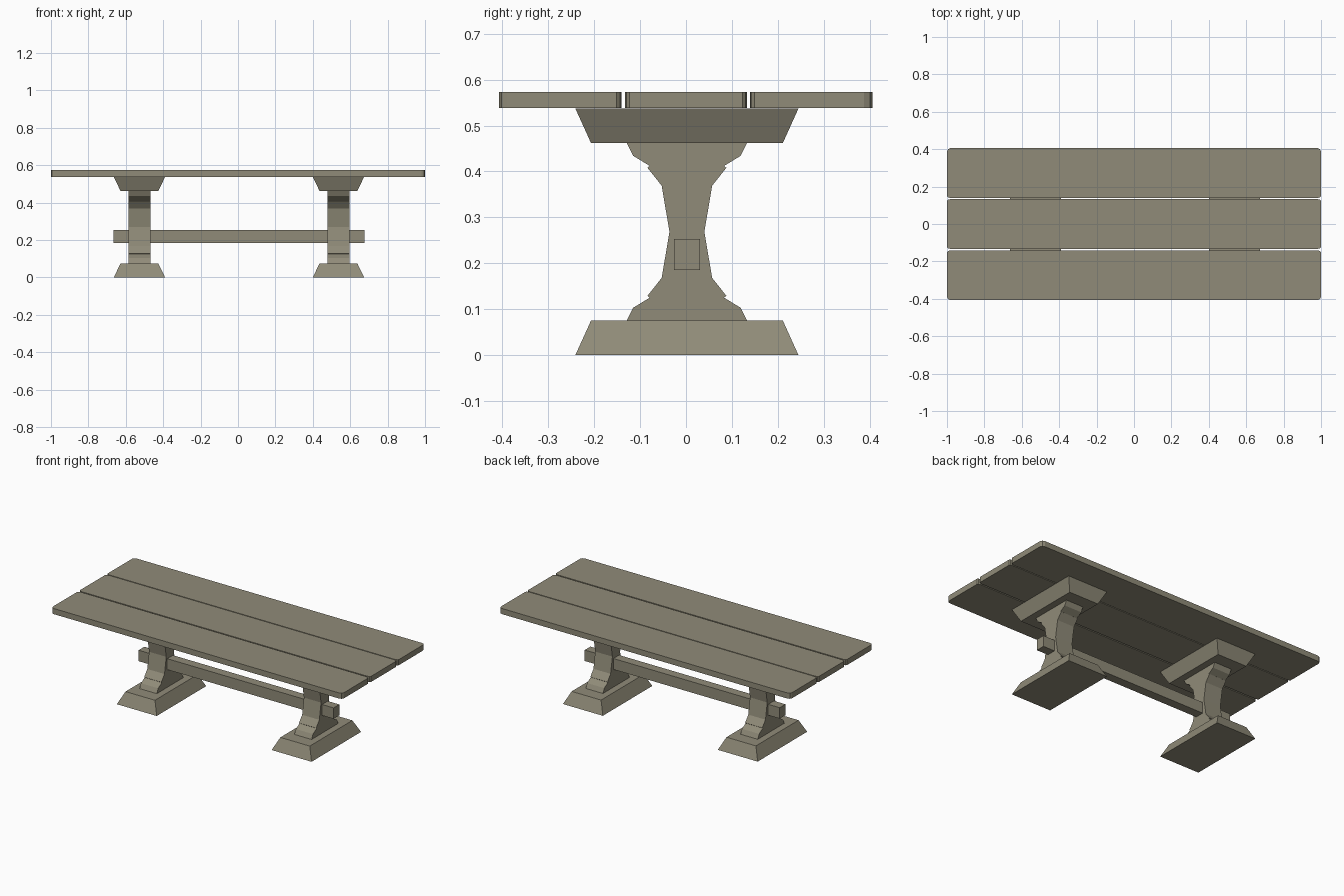
import bpy, bmesh

if "Cube" in bpy.data.objects:
    bpy.data.objects.remove(bpy.data.objects["Cube"])

YC = 0.002  # trestle centre line in y

wood = bpy.data.materials.new("weathered_wood")
wood.diffuse_color = (0.28, 0.26, 0.19, 1)
wood.use_nodes = True
wood.node_tree.nodes["Principled BSDF"].inputs["Base Color"].default_value = wood.diffuse_color

def make_object(name, bm):
    bmesh.ops.recalc_face_normals(bm, faces=bm.faces)
    me = bpy.data.meshes.new(name)
    bm.to_mesh(me)
    bm.free()
    me.materials.append(wood)
    ob = bpy.data.objects.new(name, me)
    bpy.context.collection.objects.link(ob)
    return ob

def extruded(name, outline, direction):
    """Flat outline of 3D points pushed along a direction into a solid."""
    bm = bmesh.new()
    face = bm.faces.new([bm.verts.new(p) for p in outline])
    geo = bmesh.ops.extrude_face_region(bm, geom=[face])["geom"]
    verts = [g for g in geo if isinstance(g, bmesh.types.BMVert)]
    bmesh.ops.translate(bm, verts=verts, vec=direction)
    return make_object(name, bm)

def tapered_block(name, x, z_wide, z_narrow):
    """Truncated pyramid with its wide face at z_wide."""
    bm = bmesh.new()
    bmesh.ops.create_cube(bm, size=2)
    for v in bm.verts:
        wide = v.co.z < 0
        hx, hy = (0.137, 0.243) if wide else (0.101, 0.209)
        v.co = (x + v.co.x * hx, YC + v.co.y * hy, z_wide if wide else z_narrow)
    return make_object(name, bm)

def plank(name, y0, y1, c0, c1):
    """Board with rounded corners, c0 deep along its front and c1 along its back."""
    def corner(sx, y, c, sy):
        return [(sx, y + sy * c), (sx * 0.994, y + sy * c * 0.3), (sx * 0.98, y)]
    pts = (corner(-1, y0, c0, 1) + corner(1, y0, c0, 1)[::-1]
           + corner(1, y1, c1, -1) + corner(-1, y1, c1, -1)[::-1])
    return extruded(name, [(x, y, 0.538) for x, y in pts], (0, 0, 0.035))

# Table top
plank("front_plank", -0.407, -0.141, 0.018, 0.01)
plank("middle_plank", -0.133, 0.133, 0.01, 0.01)
plank("back_plank", 0.139, 0.406, 0.01, 0.018)

# Lower half of the pedestal profile (half width, height), mirrored about mid height
half = [(0.131, 0.075), (0.117, 0.103), (0.081, 0.125), (0.086, 0.129),
        (0.055, 0.168), (0.038, 0.2685)]
side = half + [(w, 0.537 - z) for w, z in half[-2::-1]]
profile = [(YC + w, z) for w, z in side] + [(YC - w, z) for w, z in side[::-1]]

# Two trestles: foot, pedestal and bearer
for label, x in (("left", -0.527), ("right", 0.537)):
    tapered_block(label + "_foot", x, 0.0, 0.075)
    tapered_block(label + "_bearer", x, 0.537, 0.462)
    extruded(label + "_pedestal", [(x - 0.059, y, z) for y, z in profile], (0.118, 0, 0))

# Stretcher beam through both pedestals
beam = [(-0.026, 0.185), (0.03, 0.185), (0.03, 0.253), (-0.026, 0.253)]
extruded("stretcher_beam", [(-0.665, y, z) for y, z in beam], (1.34, 0, 0))
